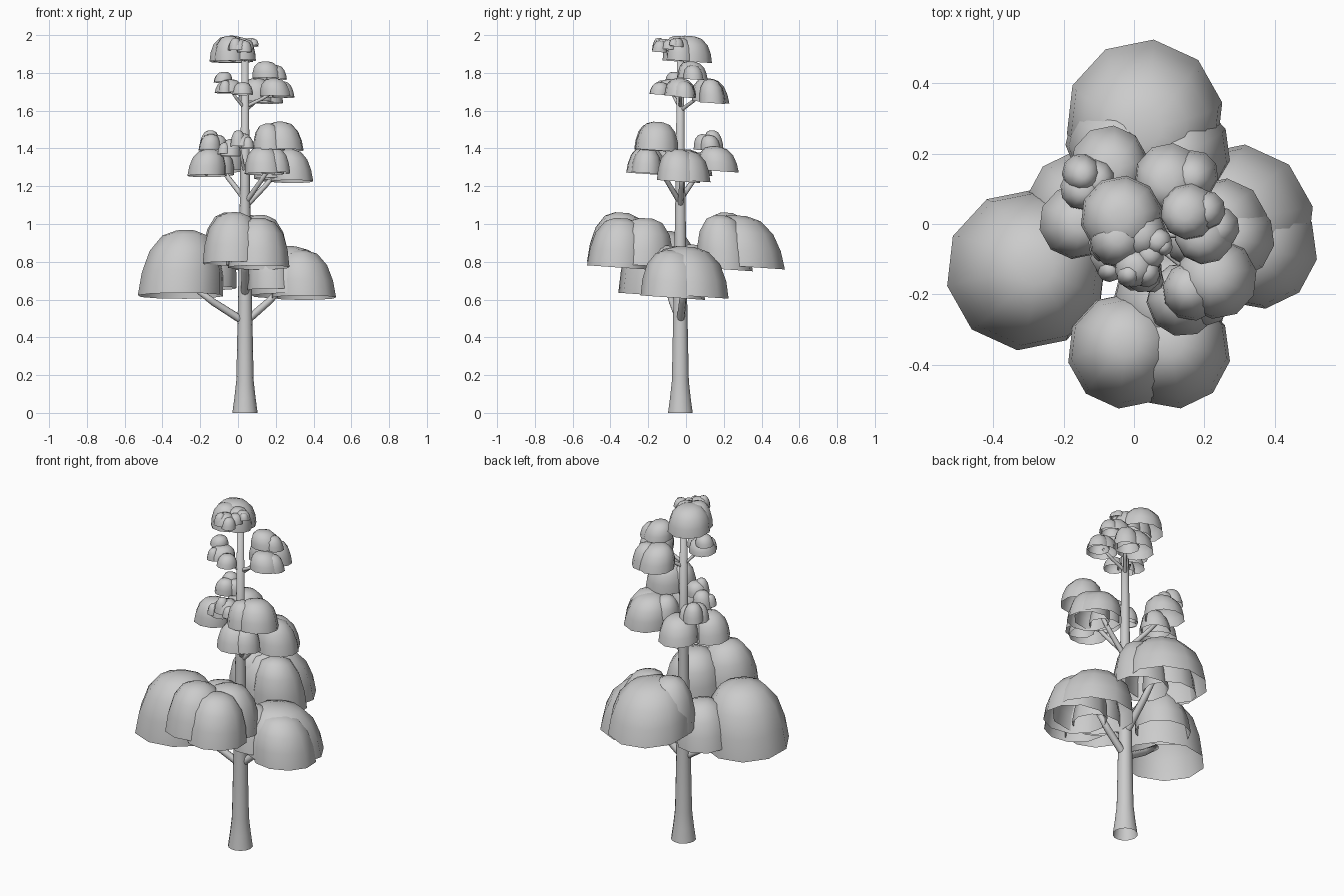
import bpy
import bmesh
import math
from mathutils import Vector

if "Cube" in bpy.data.objects:
    bpy.data.objects.remove(bpy.data.objects["Cube"], do_unlink=True)


def make_material(name, value):
    material = bpy.data.materials.new(name)
    material.use_nodes = True
    colour = (value, value, value, 1)
    material.diffuse_color = colour
    material.node_tree.nodes["Principled BSDF"].inputs["Base Color"].default_value = colour
    return material


GREY = make_material("plain grey", 0.6)
TRUNK_CENTRE = Vector((0.037, -0.03, 0))
DOME_PROFILE = ((1, 0), (0.95, 0.35), (0.81, 0.68), (0.54, 0.92), (0.22, 1))
RIM_SLOPE = Vector((0, 1, -0.07))
EAST = Vector((1, 0, 0))
NORTH = Vector((0, 1, 0))


def finish(bm, name):
    bmesh.ops.recalc_face_normals(bm, faces=bm.faces)
    mesh = bpy.data.meshes.new(name)
    bm.to_mesh(mesh)
    bm.free()
    mesh.materials.append(GREY)
    for face in mesh.polygons:
        face.use_smooth = True
    obj = bpy.data.objects.new(name, mesh)
    bpy.context.scene.collection.objects.link(obj)


def loft(name, rings, sides, across, along, turn=0.0):
    """Skin a row of (centre, radius) rings, open at the start and capped at the end."""
    bm = bmesh.new()
    previous = None
    for centre, radius in rings:
        ring = []
        for i in range(sides):
            angle = turn + math.tau * i / sides
            offset = across * math.cos(angle) + along * math.sin(angle)
            ring.append(bm.verts.new(centre + offset * radius))
        if previous:
            for i in range(sides):
                j = (i + 1) % sides
                bm.faces.new((previous[i], previous[j], ring[j], ring[i]))
        previous = ring
    bm.faces.new(previous)
    finish(bm, name)


def leaf_dome(name, x, y, radius, bottom, top, turn):
    """Hollow, open-bottomed dome whose crown leans slightly towards the trunk."""
    base = Vector((x, y, bottom))
    inward = TRUNK_CENTRE - Vector((x, y, 0))
    lean = inward.normalized() * radius * 0.13 if inward.length > radius else Vector()
    rings = []
    for width, height in DOME_PROFILE:
        centre = base + lean * height + Vector((0, 0, (top - bottom) * height))
        rings.append((centre, radius * width))
    loft(name, rings, 10, EAST, RIM_SLOPE, turn)


def branch(name, start_height, end, radius):
    """Tapered limb from the trunk axis into a leaf cluster."""
    start = TRUNK_CENTRE + Vector((0, 0, start_height))
    end = Vector(end)
    direction = (end - start).normalized()
    across = direction.cross(Vector((0, 0, 1))).normalized()
    along = across.cross(direction)
    middle = start.lerp(end, 0.6) - Vector((0, 0, radius * 0.4))
    rings = [(start, radius), (middle, radius * 0.9), (end, radius * 0.7)]
    loft(name, rings, 8, across, along)


# Trunk with flared foot
trunk_profile = ((0, 0.067), (0.08, 0.056), (0.17, 0.046), (0.6, 0.037), (1.2, 0.026), (1.9, 0.018))
trunk_rings = [(TRUNK_CENTRE + Vector((0, 0, z)), r) for z, r in trunk_profile]
loft("trunk", trunk_rings, 14, EAST, NORTH)

# Leaf clusters: x, y, radius, bottom, top
lower_leaves = {
    "right_leaves": [(-0.305, -0.13, 0.23, 0.62, 0.965), (-0.155, 0.055, 0.15, 0.66, 0.89)],
    "left_leaves": [(0.29, 0.005, 0.222, 0.62, 0.88), (0.35, -0.07, 0.172, 0.61, 0.86),
                    (0.18, -0.1, 0.13, 0.65, 0.885)],
    "back_leaves": [(0.03, 0.3, 0.225, 0.775, 1.045), (0.125, 0.205, 0.15, 0.76, 1.045),
                    (-0.05, 0.235, 0.145, 0.78, 1.06)],
    "front_leaves": [(-0.025, -0.36, 0.165, 0.79, 1.06), (0.11, -0.36, 0.165, 0.77, 1.03),
                     (0.1, -0.23, 0.165, 0.78, 1.03)],
}
middle_leaves = {
    "middle_left_leaves": [(0.25, 0, 0.13, 0.02, 0.18), (0.285, -0.04, 0.115, 0.015, 0.185),
                           (0.17, -0.04, 0.085, 0.03, 0.18)],
    "middle_front_leaves": [(0.235, -0.155, 0.115, 0.18, 0.33), (0.165, -0.19, 0.085, 0.18, 0.32),
                            (0.14, -0.215, 0.105, 0.055, 0.2), (0.2, -0.21, 0.08, 0.06, 0.19)],
    "middle_back_leaves": [(-0.07, 0.17, 0.11, 0.07, 0.2), (-0.15, 0.1, 0.06, 0.18, 0.265),
                           (-0.15, 0.145, 0.055, 0.19, 0.285), (-0.11, 0.13, 0.055, 0.18, 0.26)],
    "middle_right_leaves": [(-0.165, 0.005, 0.105, 0.045, 0.185), (-0.1, 0.06, 0.08, 0.05, 0.17)],
    "small_front_leaves": [(0.02, -0.13, 0.06, 0.2, 0.27), (-0.04, -0.1, 0.055, 0.15, 0.24),
                           (0, -0.15, 0.04, 0.2, 0.285), (-0.075, -0.12, 0.035, 0.16, 0.22),
                           (0.05, -0.16, 0.035, 0.19, 0.25)],
}
upper_leaves = {
    "upper_back_leaves": [(0.1, 0.13, 0.1, 0.035, 0.16), (0.17, 0.14, 0.07, 0.03, 0.155)],
    "upper_high_leaves": [(0.155, 0.035, 0.08, 0.16, 0.25), (0.205, 0.04, 0.055, 0.155, 0.23)],
    "upper_left_leaves": [(0.2, -0.03, 0.085, 0.065, 0.16), (0.24, -0.01, 0.06, 0.06, 0.145)],
    "upper_right_leaves": [(-0.05, -0.085, 0.075, 0.085, 0.155), (-0.08, -0.06, 0.05, 0.14, 0.195),
                           (0.025, -0.14, 0.055, 0.075, 0.14), (-0.07, -0.13, 0.035, 0.085, 0.15)],
    "crown_leaves": [(-0.035, 0.02, 0.118, 0.25, 0.385), (-0.045, -0.04, 0.085, 0.25, 0.385),
                     (0.02, -0.03, 0.075, 0.255, 0.375)],
    "crown_front_leaves": [(0, -0.125, 0.055, 0.31, 0.37), (0.035, -0.14, 0.04, 0.3, 0.36),
                           (0.07, -0.05, 0.038, 0.33, 0.375), (0.045, -0.09, 0.04, 0.315, 0.365),
                           (0.085, -0.065, 0.025, 0.335, 0.37), (-0.015, -0.145, 0.035, 0.31, 0.375)],
}
for base_height, tier in ((0, lower_leaves), (1.21, middle_leaves), (1.61, upper_leaves)):
    for name, domes in tier.items():
        for number, (x, y, radius, bottom, top) in enumerate(domes):
            leaf_dome(f"{name}_{number}", x, y, radius,
                      base_height + bottom, base_height + top, turn=0.2 + number * 0.25)

# Branches reaching into each cluster
branch("right_branch", 0.48, (-0.24, -0.1, 0.67), 0.021)
branch("left_branch", 0.48, (0.25, -0.01, 0.68), 0.021)
branch("back_branch", 0.62, (0.04, 0.22, 0.86), 0.022)
branch("front_branch", 0.62, (0.04, -0.27, 0.86), 0.022)
branch("middle_left_branch", 1.09, (0.21, -0.02, 1.28), 0.015)
branch("middle_front_branch", 1.11, (0.18, -0.15, 1.32), 0.014)
branch("middle_back_branch", 1.13, (-0.11, 0.1, 1.33), 0.015)
branch("small_front_branch", 1.26, (0.01, -0.11, 1.4), 0.009)
branch("upper_back_branch", 1.6, (0.13, 0.08, 1.69), 0.011)
branch("upper_left_branch", 1.62, (0.19, -0.03, 1.7), 0.01)
branch("upper_right_branch", 1.61, (-0.04, -0.08, 1.71), 0.009)
